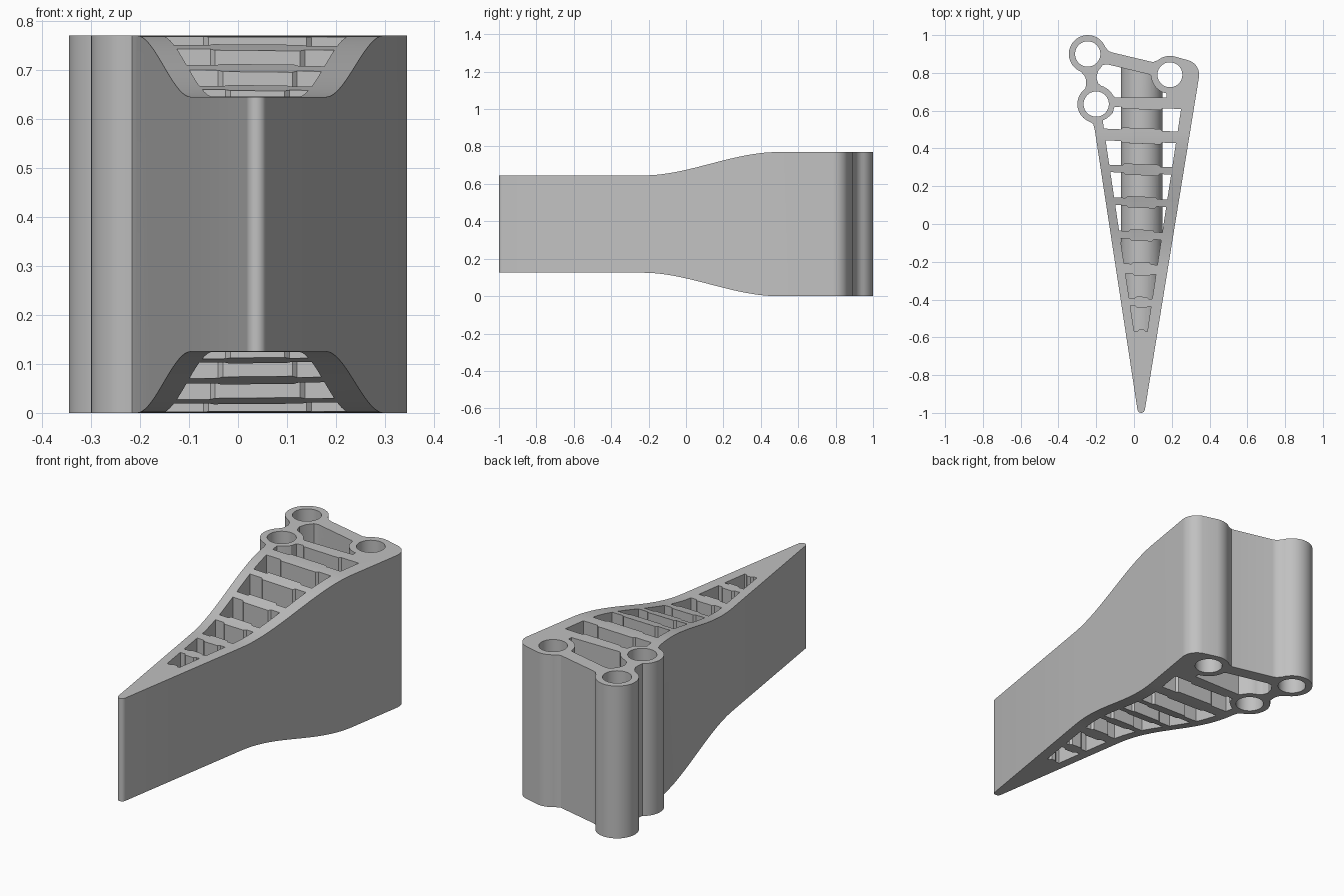
import bpy, bmesh
from math import sin, cos, radians, pi
from mathutils import Matrix

old = bpy.data.objects.get("Cube")
if old:
    bpy.data.objects.remove(old, do_unlink=True)

HEIGHT = 0.77
MID_X = 0.04
MID_Z = HEIGHT / 2
RING_1, RING_2, RING_3 = (-0.245, 0.9), (-0.2, 0.635), (0.19, 0.79)

grey = bpy.data.materials.new("plain_grey")
grey.use_nodes = True
grey.diffuse_color = (0.53, 0.53, 0.53, 1)
grey.node_tree.nodes["Principled BSDF"].inputs["Base Color"].default_value = grey.diffuse_color


def arc(centre, r, start, end, n=12):
    angles = [radians(start + (end - start) * i / n) for i in range(n + 1)]
    return [(centre[0] + r * cos(a), centre[1] + r * sin(a)) for a in angles]


def prisms(name, outlines, low, high, place=lambda u, v, w: (u, v, w)):
    """Extrude closed outlines from low to high into one object."""
    bm = bmesh.new()
    for pts in outlines:
        face = bm.faces.new([bm.verts.new(place(u, v, low)) for u, v in pts])
        moved = bmesh.ops.extrude_face_region(bm, geom=[face])["geom"]
        shift = [b - a for a, b in zip(place(0, 0, low), place(0, 0, high))]
        bmesh.ops.translate(bm, vec=shift,
                            verts=[g for g in moved if isinstance(g, bmesh.types.BMVert)])
    bmesh.ops.recalc_face_normals(bm, faces=bm.faces)
    mesh = bpy.data.meshes.new(name)
    bm.to_mesh(mesh)
    bm.free()
    mesh.materials.append(grey)
    obj = bpy.data.objects.new(name, mesh)
    bpy.context.collection.objects.link(obj)
    return obj


def combine(obj, tool, operation):
    """Apply a boolean and remove the tool."""
    mod = obj.modifiers.new(operation.lower(), "BOOLEAN")
    mod.object, mod.operation, mod.solver = tool, operation, "EXACT"
    bpy.context.view_layer.objects.active = obj
    bpy.ops.object.modifier_apply(modifier=mod.name)
    bpy.data.objects.remove(tool, do_unlink=True)


def pocket(y0, y1, left_top=None):
    """Slot between two ribs, narrowed where the ribs thicken in the middle."""
    def left(y): return -0.085 - 0.15 * y
    def right(y): return 0.156 + 0.151 * y
    def edge(y, step, sign):
        c = min(0.11, 0.3 * (right(y) - left(y)))
        pts = [(-c, y), (0.01 - c, y + step), (c - 0.01, y + step), (c, y)]
        return [(MID_X + sign * x, v) for x, v in pts]
    pts = [(left(y0), y0)] + edge(y0, 0.01, 1) + [(right(y0), y0), (right(y1), y1)]
    pts += edge(y1, -0.01, -1) + (left_top or [(left(y1), y1)])
    return [(x, y - 0.04 * (x - MID_X)) for x, y in pts]


# Plan outline: pointed tip, rounded corner and the ring bosses
outline = arc((0.038, -0.98), 0.02, 188, 352, 8)
outline += arc((0.265, 0.79), 0.08, -9, 70)
outline += arc(RING_3, 0.1, 75, 130) + [(0.1, 0.857), (-0.115, 0.908), (-0.135, 0.916)]
outline += arc(RING_1, 0.1, 22, 248, 28) + [(-0.262, 0.785), (-0.254, 0.765), (-0.254, 0.735)]
outline += arc(RING_2, 0.1, 125, 250, 16) + [(-0.216, 0.53), (-0.208, 0.5)]
body = prisms("ribbed_wedge_body", [outline], -0.1, HEIGHT + 0.1)

# Side profile: thin nose swelling smoothly to the full height
curve = []
for i in range(29):
    t = i / 28
    curve.append((-0.23 + 0.72 * t, 0.125 * (1 - t * t * (3 - 2 * t))))
lower = [(-1.2, 0.125)] + curve + [(1.2, 0)]
upper = [(y, HEIGHT - z) for y, z in reversed(lower)]
profile = prisms("side_profile", [lower + upper], -1, 1, lambda u, v, w: (w, u, v))
combine(body, profile, "INTERSECT")

# Pockets between the ribs
back_pocket = [(-0.1, 0.67), (0.172, 0.67)] + arc(RING_3, 0.1, 260, 182)
back_pocket += [(0.08, 0.792), (-0.14, 0.845), (-0.165, 0.842), (-0.19, 0.81), (-0.2, 0.775),
                (-0.19, 0.745)]
back_pocket += arc(RING_2, 0.1, 75, 28, 6)
slots = [pocket(0.497, 0.617, [(-0.105, 0.612), (-0.113, 0.58), (-0.14, 0.555), (-0.165, 0.54)])]
for y0, y1 in [(0.307, 0.435), (0.135, 0.268), (-0.04, 0.095), (-0.213, -0.08),
               (-0.395, -0.265), (-0.568, -0.435)]:
    slots.append(pocket(y0, y1))
pockets = prisms("pockets", [back_pocket] + slots, -0.2, HEIGHT + 0.2)

# Round spar left standing inside the pockets
spar = prisms("spar", [arc((MID_X, MID_Z), 0.11, 0, 351, 39)], -0.9, 0.95,
              lambda u, v, w: (u, w, v))
combine(pockets, spar, "DIFFERENCE")
combine(body, pockets, "DIFFERENCE")

# Bores through the three bosses
bores = prisms("bores", [arc(c, r, 0, 351, 39) for c, r in
                         ((RING_1, 0.067), (RING_2, 0.067), (RING_3, 0.066))],
               -0.2, HEIGHT + 0.2)
combine(body, bores, "DIFFERENCE")

bpy.ops.object.select_all(action="DESELECT")
body.select_set(True)
bpy.context.view_layer.objects.active = body
bpy.ops.object.shade_smooth_by_angle(angle=radians(30))
